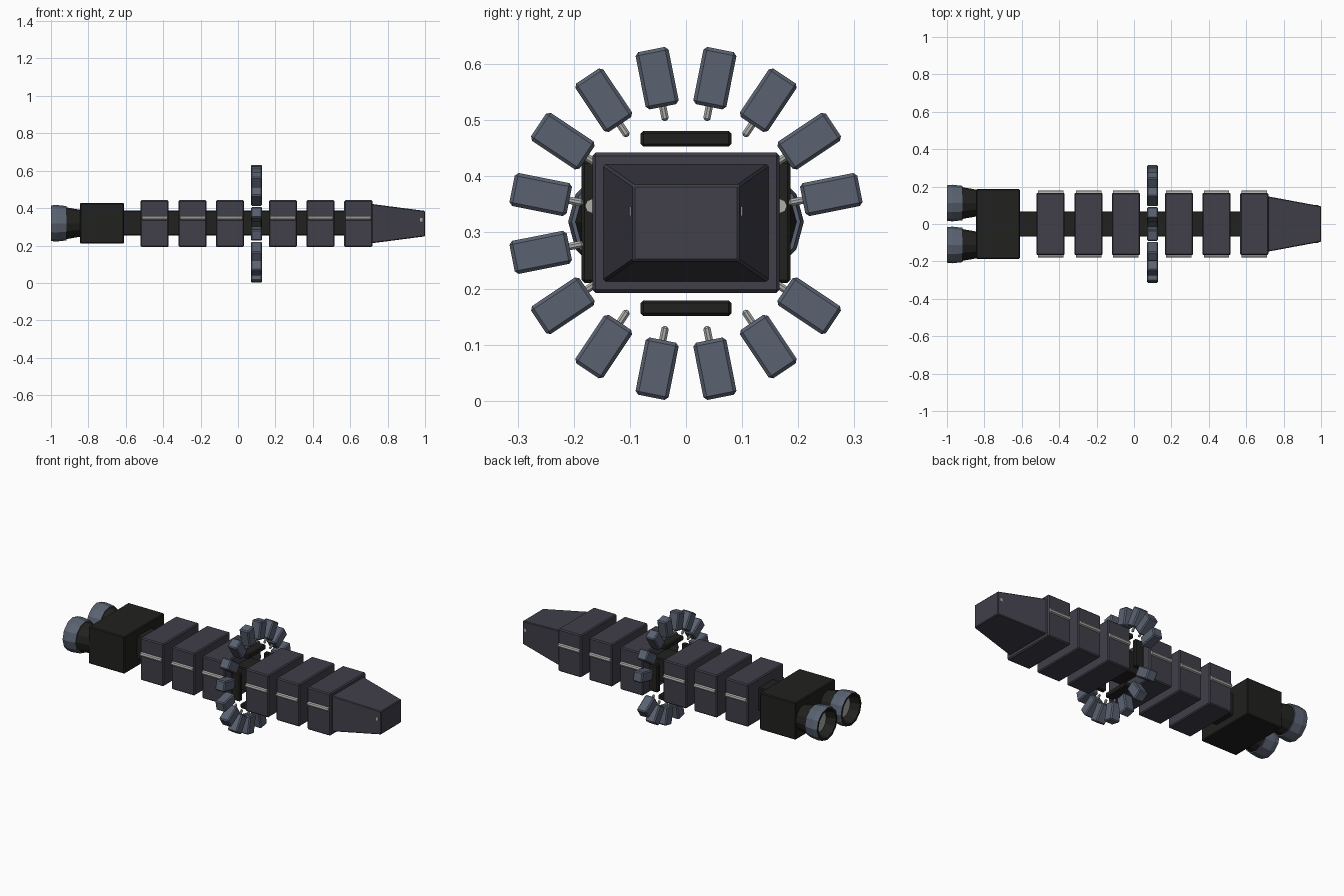
import bpy, bmesh, math
from mathutils import Matrix, Vector

if "Cube" in bpy.data.objects:
    bpy.data.objects.remove(bpy.data.objects["Cube"])

CZ = 0.316  # height of the ship's long axis


def material(name, rgb):
    m = bpy.data.materials.new(name)
    m.diffuse_color = (*rgb, 1)
    m.use_nodes = True
    m.node_tree.nodes["Principled BSDF"].inputs["Base Color"].default_value = m.diffuse_color
    return m


HULL = material("hull_slate", (0.052, 0.050, 0.068))
DARK = material("dark_charcoal", (0.015, 0.015, 0.014))
BLUE = material("blue_grey", (0.102, 0.122, 0.165))
LIGHT = material("light_metal", (0.42, 0.42, 0.40))


def finish(name, bm, mats, bevel=0.0):
    bmesh.ops.recalc_face_normals(bm, faces=bm.faces)
    me = bpy.data.meshes.new(name)
    bm.to_mesh(me)
    bm.free()
    for m in mats:
        me.materials.append(m)
    ob = bpy.data.objects.new(name, me)
    bpy.context.collection.objects.link(ob)
    if bevel:
        mod = ob.modifiers.new("edge_bevel", 'BEVEL')
        mod.width = bevel
        mod.segments = 1
    return ob


def box(name, center, size, mat, bevel=0.0, rot=Matrix()):
    bm = bmesh.new()
    bmesh.ops.create_cube(bm, size=1)
    bm.transform(Matrix.Diagonal((*size, 1)))
    ob = finish(name, bm, [mat], bevel)
    ob.matrix_world = Matrix.Translation(center) @ rot
    return ob


def lathe_x(name, profile, center, sides, mats, face_mats):
    """Turn an (x, radius) profile around an axis parallel to x, closed at both ends."""
    bm = bmesh.new()
    rings = []
    for x, r in profile:
        rings.append([bm.verts.new((x, center[1] + r * math.cos(2 * math.pi * i / sides),
                                    center[2] + r * math.sin(2 * math.pi * i / sides)))
                      for i in range(sides)])
    for k in range(len(rings) - 1):
        a, b = rings[k], rings[k + 1]
        for i in range(sides):
            j = (i + 1) % sides
            bm.faces.new((a[i], a[j], b[j], b[i])).material_index = face_mats[k]
    bm.faces.new(rings[0]).material_index = face_mats[0]
    bm.faces.new(rings[-1]).material_index = face_mats[-1]
    return finish(name, bm, mats)


# Central spine and engine block
box("spine", (0.06, 0, CZ + 0.004), (1.36, 0.136, 0.134), DARK, 0.005)
box("engine_block", (-0.728, 0, CZ + 0.003), (0.235, 0.372, 0.218), DARK, 0.005)

# Six hull modules with a metal rail on each side
for n, x in enumerate((-0.446, -0.243, -0.043, 0.240, 0.441, 0.643)):
    box(f"hull_module_{n}", (x, 0, CZ + 0.001), (0.151, 0.334, 0.25), HULL, 0.006)
    for s in (-1, 1):
        lathe_x(f"side_rail_{n}_{'back' if s > 0 else 'front'}",
                [(x - 0.068, 0.013), (x + 0.068, 0.013)],
                (0, s * 0.167, 0.347), 8, [LIGHT], [0])

# Tapered nose
bm = bmesh.new()
bmesh.ops.create_cube(bm, size=2)
for v in bm.verts:
    big = v.co.x < 0
    v.co = Vector((0.715 if big else 1.0,
                   v.co.y * (0.148 if big else 0.095),
                   CZ + 0.001 + v.co.z * (0.105 if big else 0.068)))
finish("nose", bm, [HULL], 0.004)

# Small window plates lying on the nose sides
tilt = math.atan2(0.053, 0.285)
for s in (-1, 1):
    y = 0.095 + 0.053 * (1.0 - 0.979) / 0.285
    box(f"nose_window_{'back' if s > 0 else 'front'}", (0.979, s * y, 0.338),
        (0.012, 0.005, 0.017), LIGHT, rot=Matrix.Rotation(-s * tilt, 4, 'Z'))

# Ring: hub plates, then spokes and pods (one of the sixteen slots is empty)
RX = 0.099
for k in range(4):
    rot = Matrix.Rotation(k * math.pi / 2, 4, 'X')
    box(f"hub_plate_{k}", Vector((RX, 0, CZ)) + rot @ Vector((0, 0, 0.151)),
        (0.056, 0.162, 0.028), DARK, 0.005, rot)
for k in range(15):
    rot = Matrix.Rotation(math.radians(11.25 + 22.5 * k), 4, 'X')
    at = Vector((RX, 0, CZ))
    box(f"ring_pod_{k}", at + rot @ Vector((0, 0.264, 0)),
        (0.06, 0.104, 0.06), BLUE, 0.006, rot)
    box(f"ring_spoke_{k}", at + rot @ Vector((0, 0.205, 0)),
        (0.013, 0.037, 0.013), LIGHT, 0.004, rot)

# Twin nozzles: dark cone, blue bell band, dark hollow and light exhaust disc
for s in (-1, 1):
    c = (0, s * 0.112, CZ + 0.003)
    side = 'back' if s > 0 else 'front'
    lathe_x(f"nozzle_{side}",
            [(-0.82, 0.068), (-0.845, 0.072), (-0.918, 0.085), (-0.918, 0.092),
             (-0.972, 0.098), (-1.0, 0.095), (-1.0, 0.082), (-0.94, 0.066)],
            c, 12, [DARK, BLUE], [0, 0, 1, 1, 1, 0, 0])
    lathe_x(f"exhaust_disc_{side}", [(-0.93, 0.062), (-0.95, 0.062)], c, 12, [LIGHT], [0])
